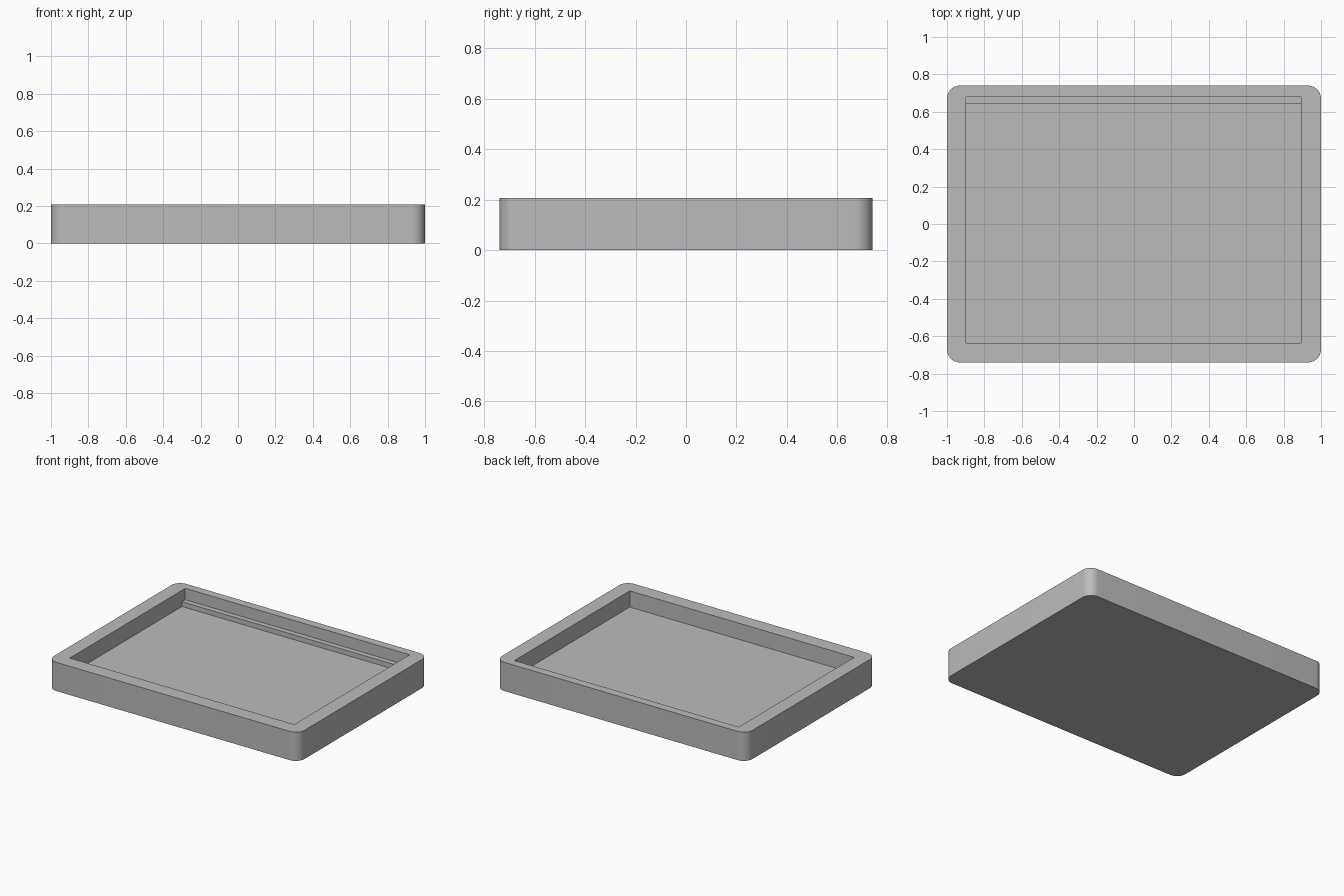
import bpy, bmesh, math

if "Cube" in bpy.data.objects:
    bpy.data.objects.remove(bpy.data.objects["Cube"])

HALF_X, HALF_Y, HEIGHT, RADIUS = 1.0, 0.74, 0.207, 0.07
X0, X1, Y0, Y1 = -0.897, 0.893, -0.635, 0.68   # pocket opening
FLOOR_Z, LEDGE_Z, LEDGE_Y = 0.09, 0.125, 0.643
SEG = 12

grey = bpy.data.materials.new("plain grey")
grey.diffuse_color = (0.5, 0.5, 0.5, 1)
grey.use_nodes = True
grey.node_tree.nodes["Principled BSDF"].inputs["Base Color"].default_value = grey.diffuse_color


def rounded_outline():
    """Points of the rounded rectangle, counter-clockwise."""
    pts = []
    for i, (sx, sy) in enumerate([(1, 1), (-1, 1), (-1, -1), (1, -1)]):
        cx, cy = sx * (HALF_X - RADIUS), sy * (HALF_Y - RADIUS)
        for k in range(SEG + 1):
            a = math.pi / 2 * (i + k / SEG)
            pts.append((cx + RADIUS * math.cos(a), cy + RADIUS * math.sin(a)))
    return pts


def prism(name, section, to_3d, offset):
    """Solid made by sweeping a closed section along an offset."""
    bm = bmesh.new()
    face = bm.faces.new([bm.verts.new(to_3d(p)) for p in section])
    top = bmesh.ops.extrude_face_region(bm, geom=[face])["geom"]
    bmesh.ops.translate(bm, vec=offset, verts=[v for v in top if isinstance(v, bmesh.types.BMVert)])
    bmesh.ops.recalc_face_normals(bm, faces=bm.faces)
    mesh = bpy.data.meshes.new(name)
    bm.to_mesh(mesh)
    bm.free()
    mesh.materials.append(grey)
    obj = bpy.data.objects.new(name, mesh)
    bpy.context.collection.objects.link(obj)
    return obj


# Tray block with rounded corners
tray = prism("tray", rounded_outline(), lambda p: (p[0], p[1], 0), (0, 0, HEIGHT))

# Pocket cutter: side profile with a ledge along the back wall
profile = [(Y0, FLOOR_Z), (LEDGE_Y, FLOOR_Z), (LEDGE_Y, LEDGE_Z),
           (Y1, LEDGE_Z), (Y1, HEIGHT + 0.1), (Y0, HEIGHT + 0.1)]
cutter = prism("pocket_cutter", profile, lambda p: (X0, p[0], p[1]), (X1 - X0, 0, 0))

# Cut the pocket, then drop the cutter
cut = tray.modifiers.new("pocket", "BOOLEAN")
cut.operation, cut.solver, cut.object = "DIFFERENCE", "EXACT", cutter
bpy.context.view_layer.objects.active = tray
tray.select_set(True)
bpy.ops.object.modifier_apply(modifier="pocket")
bpy.data.objects.remove(cutter)

# Smooth rounded corners, sharp edges elsewhere
bpy.ops.object.shade_smooth_by_angle(angle=math.radians(30))
